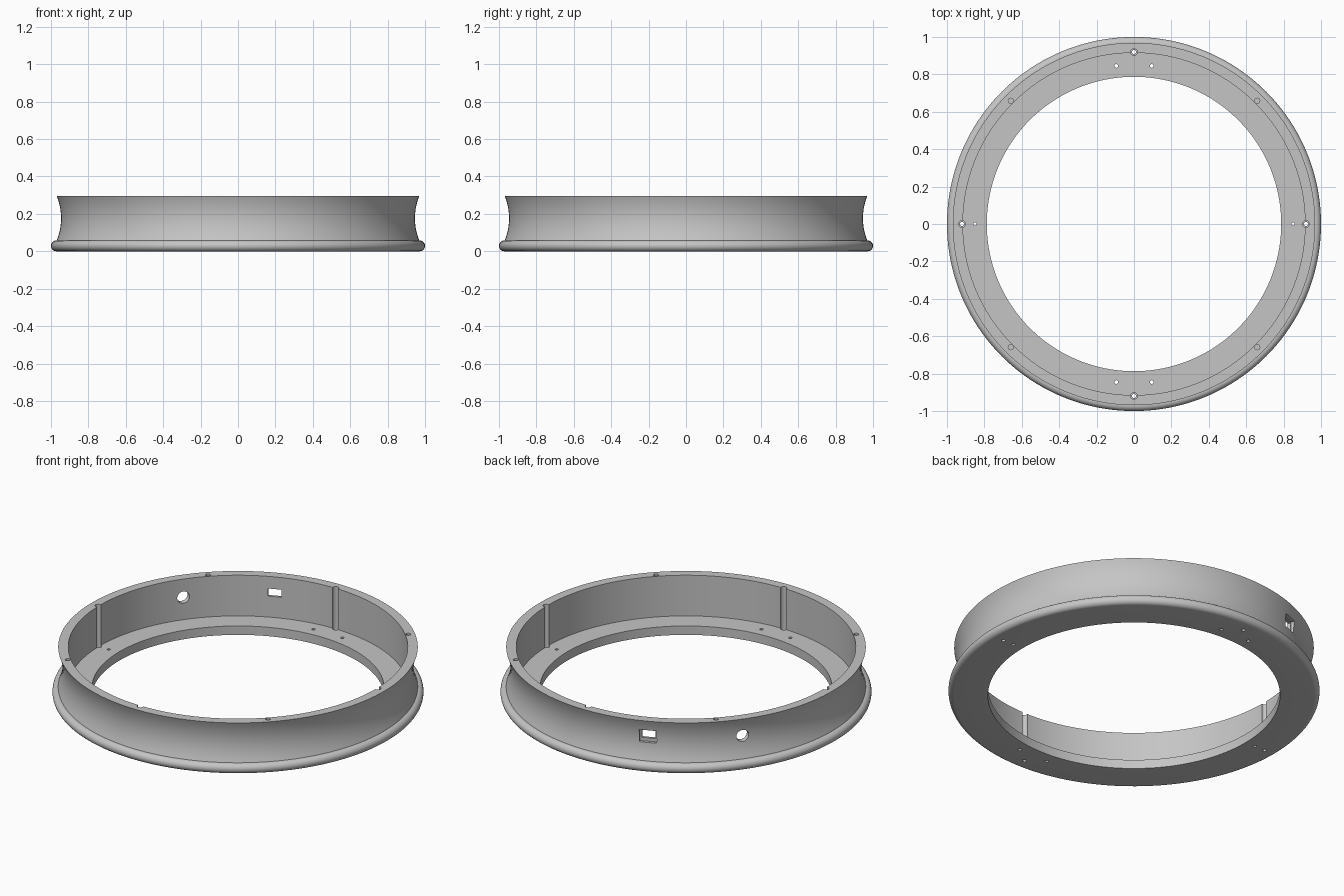
import bpy, bmesh, math
from mathutils import Matrix, Vector

cube = bpy.data.objects.get("Cube")
if cube:
    bpy.data.objects.remove(cube, do_unlink=True)

SEGMENTS = 160
HEIGHT, FLOOR, BEAD = 0.295, 0.053, 0.058
WALL_IN, WALL_OUT, WAIST, HOLE = 0.915, 0.97, 0.947, 0.787

grey = bpy.data.materials.new("satin grey")
grey.use_nodes = True
colour = (0.56, 0.56, 0.56, 1)
grey.diffuse_color = colour
grey.node_tree.nodes["Principled BSDF"].inputs["Base Color"].default_value = colour


def add_object(name, bm):
    bmesh.ops.recalc_face_normals(bm, faces=bm.faces[:])
    mesh = bpy.data.meshes.new(name)
    bm.to_mesh(mesh)
    bm.free()
    mesh.materials.append(grey)
    obj = bpy.data.objects.new(name, mesh)
    bpy.context.collection.objects.link(obj)
    return obj


def polar(radius, degrees, z=0):
    a = math.radians(degrees)
    return Vector((radius * math.cos(a), radius * math.sin(a), z))


def ring(name, profile):
    """Revolve a closed radius-height profile around z."""
    bm = bmesh.new()
    loops = [[bm.verts.new(polar(r, 360 * i / SEGMENTS, z)) for r, z in profile]
             for i in range(SEGMENTS)]
    n = len(profile)
    for i in range(SEGMENTS):
        a, b = loops[i], loops[(i + 1) % SEGMENTS]
        for j in range(n):
            k = (j + 1) % n
            bm.faces.new((a[j], b[j], b[k], a[k]))
    return add_object(name, bm)


def cut(target, bm):
    """Subtract a temporary cutter from the target."""
    cutter = add_object("cutter", bm)
    cutter.hide_render = True
    mod = target.modifiers.new("cut", "BOOLEAN")
    mod.operation, mod.solver, mod.object = "DIFFERENCE", "EXACT", cutter
    bpy.context.view_layer.objects.active = target
    bpy.ops.object.modifier_apply(modifier=mod.name)
    bpy.data.objects.remove(cutter, do_unlink=True)


def drill(target, centre, radius, bottom, top):
    """Vertical round hole."""
    bm = bmesh.new()
    place = Matrix.Translation((centre.x, centre.y, (bottom + top) / 2))
    bmesh.ops.create_cone(bm, cap_ends=True, segments=20, radius1=radius,
                          radius2=radius, depth=top - bottom, matrix=place)
    cut(target, bm)


def wall_frame(degrees, radius, z):
    """Local x points outward through the wall."""
    return (Matrix.Translation(polar(radius, degrees, z))
            @ Matrix.Rotation(math.radians(degrees), 4, "Z"))


def slot(target, degrees, radius, z, size):
    """Rectangular opening through the wall."""
    bm = bmesh.new()
    bmesh.ops.create_cube(bm, size=1, matrix=wall_frame(degrees, radius, z)
                          @ Matrix.Diagonal((*size, 1)))
    cut(target, bm)


# Ring body: floor flange, rounded bead, concave outer wall, flat rim
profile = [(HOLE, FLOOR), (HOLE, 0)]
bead_r = BEAD / 2
for i in range(13):
    a = math.pi * (i / 12 - 0.5)
    profile.append((1 - bead_r + bead_r * math.cos(a), bead_r + bead_r * math.sin(a)))
steps = 14
for i in range(steps + 1):
    t = i / steps
    r = WAIST + (WALL_OUT - WAIST) * (2 * t - 1) ** 2
    profile.append((r - 0.001, BEAD + (HEIGHT - BEAD) * t))
profile += [(WALL_IN, HEIGHT), (WALL_IN, FLOOR)]
body = ring("ring_body", profile)

# Screw channels down the inner wall, with through holes in the floor
for angle in range(0, 360, 90):
    spot = polar(0.919, angle)
    drill(body, spot, 0.018, 0.035, HEIGHT + 0.1)
    drill(body, spot, 0.011, -0.1, 0.1)

# Blind holes in the rim
for angle in range(45, 360, 90):
    drill(body, polar(0.932, angle), 0.0135, HEIGHT - 0.08, HEIGHT + 0.1)

# Small mounting holes through the floor
for side in (-1, 1):
    drill(body, Vector((0.85 * side, 0, 0)), 0.009, -0.1, 0.2)
    for x in (-0.095, 0.095):
        drill(body, Vector((x, 0.845 * side, 0)), 0.01, -0.1, 0.2)

# Socket opening with a shallow outer recess
slot(body, 112.5, 0.93, 0.2, (0.2, 0.076, 0.045))
slot(body, 112.5, 0.985, 0.195, (0.11, 0.096, 0.075))

# Round cable hole
bm = bmesh.new()
bmesh.ops.create_cone(bm, cap_ends=True, segments=32, radius1=0.035, radius2=0.035,
                      depth=0.2, matrix=wall_frame(143.8, 0.93, 0.186)
                      @ Matrix.Rotation(math.pi / 2, 4, "Y"))
cut(body, bm)

# Smooth curved faces, keep the edges sharp
bpy.ops.object.select_all(action="DESELECT")
body.select_set(True)
bpy.context.view_layer.objects.active = body
bpy.ops.object.shade_smooth_by_angle(angle=math.radians(30))
